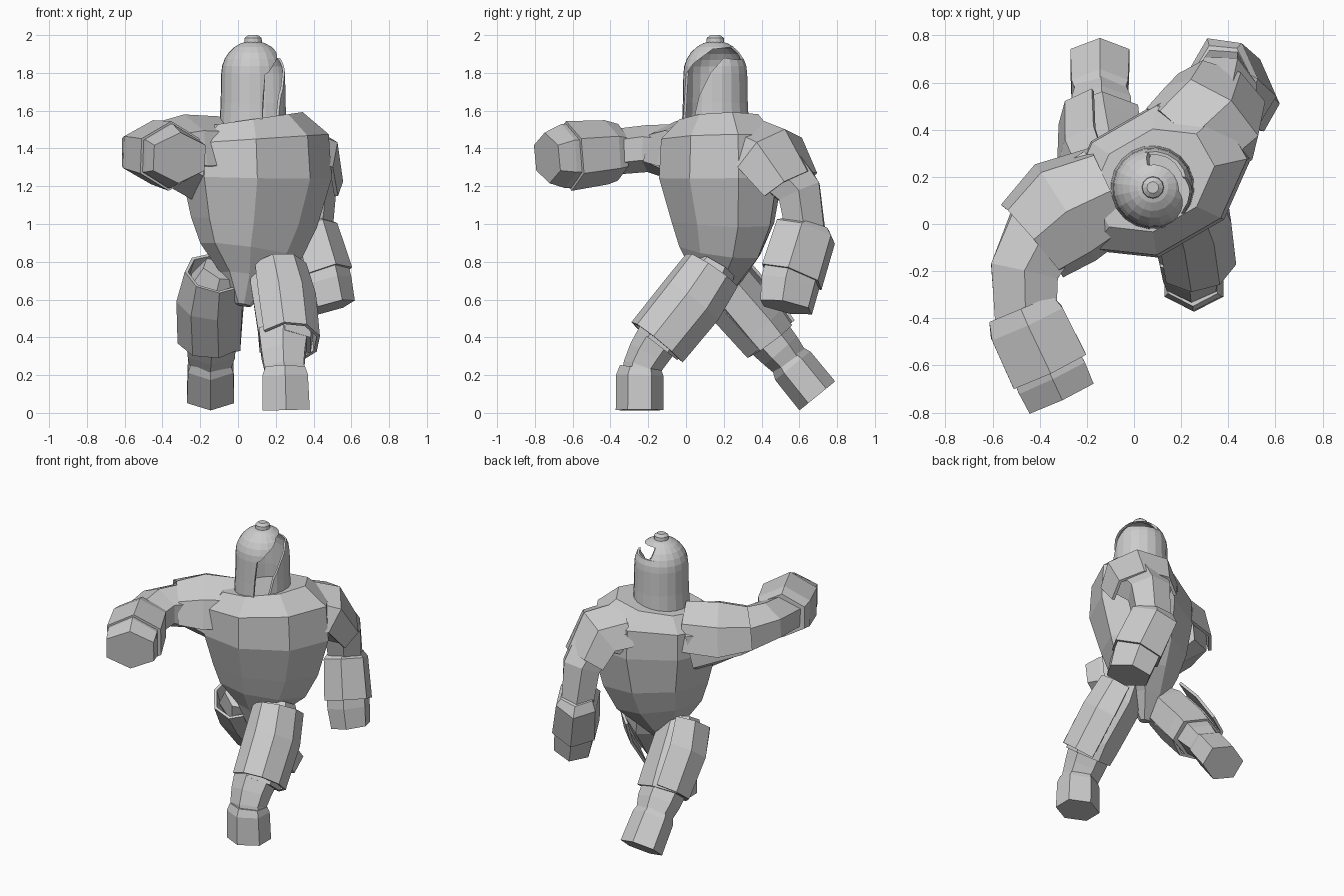
import bpy, bmesh, math
from mathutils import Vector

cube = bpy.data.objects.get("Cube")
if cube:
    bpy.data.objects.remove(cube)

grey = bpy.data.materials.new("plain grey")
grey.use_nodes = True
grey.diffuse_color = (0.6, 0.6, 0.6, 1)
grey.node_tree.nodes["Principled BSDF"].inputs["Base Color"].default_value = (0.6, 0.6, 0.6, 1)


def make_object(name, bm):
    mesh = bpy.data.meshes.new(name)
    bmesh.ops.recalc_face_normals(bm, faces=bm.faces)
    bm.to_mesh(mesh)
    bm.free()
    mesh.materials.append(grey)
    obj = bpy.data.objects.new(name, mesh)
    bpy.context.collection.objects.link(obj)
    return obj


def apply_modifiers(obj):
    graph = bpy.context.evaluated_depsgraph_get()
    mesh = bpy.data.meshes.new_from_object(obj.evaluated_get(graph))
    obj.modifiers.clear()
    obj.data = mesh


def loft(name, sections, ref, sides=6, phase=0.0, arc=None, caps=(True, True), wall=0.0):
    """Sections are (centre, half size along ref, half size across it).
    An arc in degrees gives a curved plate in place of a closed tube."""
    bm = bmesh.new()
    ref = Vector(ref)
    centres = [Vector(s[0]) for s in sections]
    if arc:
        angles = [math.radians(arc[0] + (arc[1] - arc[0]) * i / (sides - 1)) for i in range(sides)]
        wide, deep = 1, 1
    else:
        angles = [math.tau * (i + phase) / sides for i in range(sides)]
        deep = max(abs(math.cos(a)) for a in angles)
        wide = max(abs(math.sin(a)) for a in angles)
    rings = []
    for i, (centre, rf, rs) in enumerate(sections):
        t = (centres[min(i + 1, len(centres) - 1)] - centres[max(i - 1, 0)]).normalized()
        f = (ref - t * ref.dot(t)).normalized()
        s = t.cross(f)
        rings.append([bm.verts.new(centres[i] + f * rf * math.cos(a) / deep + s * rs * math.sin(a) / wide)
                      for a in angles])
    for low, high in zip(rings, rings[1:]):
        for i in range(sides - 1 if arc else sides):
            j = (i + 1) % sides
            bm.faces.new((low[i], low[j], high[j], high[i]))
    if not arc:
        for ring, closed in ((rings[0], caps[0]), (rings[-1], caps[1])):
            if closed:
                bm.faces.new(ring)
    obj = make_object(name, bm)
    if wall:
        mod = obj.modifiers.new("wall", "SOLIDIFY")
        mod.thickness = wall
        mod.offset = 0 if arc else -1
        apply_modifiers(obj)
    return obj


# Torso, twisted towards the left
TURN = math.radians(30)
front = (math.sin(TURN), -math.cos(TURN), 0)
loft("torso", [((0.03, 0.14, 0.57), 0.03, 0.04),
               ((0.05, 0.17, 0.72), 0.12, 0.14),
               ((0.07, 0.18, 0.86), 0.185, 0.27),
               ((0.085, 0.195, 1.01), 0.235, 0.33),
               ((0.1, 0.185, 1.25), 0.285, 0.39),
               ((0.095, 0.185, 1.45), 0.275, 0.38),
               ((0.08, 0.185, 1.555), 0.19, 0.26)], front, sides=8, phase=0.5)

# Helmet: hollow dome with a drooping front edge
HX, HY = 0.08, 0.155
dome = [((HX, HY, 1.51), 0.18, 0.18), ((HX, HY, 1.64), 0.173, 0.173)]
for k in range(7):
    a = math.radians(k * 13.5)
    r = 0.17 * math.cos(a)
    dome.append(((HX, HY, 1.795 + 0.175 * math.sin(a)), r, r))
helmet = loft("helmet", dome, front, sides=20, caps=(False, True), wall=0.012)
for v in helmet.data.vertices:
    if v.co.z < 1.55:
        facing = (v.co.x - HX - v.co.y + HY) / 0.255
        v.co.z -= 0.07 * max(0, facing)

# Curved visor opening, swept over the left of the helmet to the back
bm = bmesh.new()
outline = [(-0.08, 1.4), (-0.08, 1.68), (0.04, 1.85), (0.14, 1.925), (0.27, 1.94), (0.34, 1.87),
           (0.27, 1.87), (0.2, 1.88), (0.13, 1.8), (0.07, 1.68), (0.04, 1.55), (0.04, 1.4)]
face = bm.faces.new([bm.verts.new((0.125 + 0.1 * max(0, z - 1.6) - (0.12 if y > 0.25 else 0), y, z))
                     for y, z in outline])
side = bmesh.ops.extrude_face_region(bm, geom=[face])
bmesh.ops.translate(bm, verts=[v for v in side["geom"] if isinstance(v, bmesh.types.BMVert)], vec=(0.4, 0, 0))
cutter = make_object("visor_cutter", bm)
cutter.hide_render = True
cut = helmet.modifiers.new("visor", "BOOLEAN")
cut.operation = "DIFFERENCE"
cut.solver = "EXACT"
cut.object = cutter
apply_modifiers(helmet)
bpy.data.objects.remove(cutter)

loft("helmet_button", [((HX, HY, 1.95), 0.048, 0.048), ((HX, HY, 1.985), 0.045, 0.045),
                       ((HX, HY, 2.0), 0.025, 0.025)], front, sides=12)

# Left leg, planted forward
forward, up = (0, -1, 0), (0, 0, 1)
loft("left_thigh", [((0.19, 0.16, 0.78), 0.11, 0.1), ((0.21, 0.1, 0.68), 0.15, 0.14),
                    ((0.25, -0.08, 0.45), 0.145, 0.145), ((0.25, -0.15, 0.36), 0.13, 0.135)], forward)
loft("left_thigh_plate", [((0.21, 0.14, 0.75), 0.16, 0.15), ((0.24, 0.03, 0.59), 0.175, 0.17),
                          ((0.265, -0.15, 0.37), 0.17, 0.165)], forward, sides=6, arc=(-165, 45), wall=0.018)
loft("left_shin", [((0.24, -0.13, 0.42), 0.12, 0.13), ((0.24, -0.2, 0.31), 0.11, 0.115),
                   ((0.245, -0.235, 0.24), 0.1, 0.105), ((0.25, -0.24, 0.2), 0.1, 0.11)], forward)
loft("left_foot", [((0.25, -0.24, 0.24), 0.11, 0.105), ((0.25, -0.245, 0.2), 0.125, 0.12),
                   ((0.255, -0.245, 0.015), 0.127, 0.125)], forward)

# Right leg, pushing off behind
loft("right_thigh", [((-0.08, 0.16, 0.76), 0.1, 0.1), ((-0.11, 0.22, 0.67), 0.14, 0.145),
                     ((-0.135, 0.39, 0.46), 0.145, 0.155), ((-0.14, 0.45, 0.38), 0.14, 0.155)], forward)
loft("right_thigh_plate", [((-0.12, 0.17, 0.74), 0.16, 0.155), ((-0.145, 0.28, 0.6), 0.17, 0.175),
                           ((-0.145, 0.45, 0.39), 0.155, 0.17)], forward, sides=6, arc=(-60, 170), wall=0.018)
loft("right_shin", [((-0.14, 0.41, 0.43), 0.13, 0.13), ((-0.14, 0.5, 0.33), 0.115, 0.125),
                    ((-0.145, 0.56, 0.26), 0.1, 0.105)], forward)
loft("right_foot", [((-0.145, 0.535, 0.285), 0.1, 0.105), ((-0.145, 0.565, 0.25), 0.12, 0.12),
                    ((-0.145, 0.695, 0.09), 0.122, 0.125)], forward)

# Right arm, punching forward
loft("right_upper_arm", [((-0.14, 0.12, 1.31), 0.22, 0.2), ((-0.37, 0.0, 1.37), 0.16, 0.17),
                         ((-0.465, -0.2, 1.4), 0.125, 0.145), ((-0.46, -0.4, 1.38), 0.12, 0.13)], up)
loft("right_pauldron", [((-0.1, 0.14, 1.36), 0.2, 0.2), ((-0.29, 0.05, 1.36), 0.21, 0.24),
                        ((-0.43, -0.07, 1.37), 0.16, 0.2)], up, sides=5, arc=(-105, 105), wall=0.02)
loft("right_forearm", [((-0.48, -0.36, 1.38), 0.15, 0.145), ((-0.455, -0.42, 1.38), 0.17, 0.165),
                       ((-0.36, -0.62, 1.36), 0.185, 0.17)], up)
loft("right_fist", [((-0.385, -0.58, 1.36), 0.17, 0.15), ((-0.35, -0.65, 1.36), 0.17, 0.155),
                    ((-0.31, -0.735, 1.35), 0.135, 0.15)], up)

# Left arm, swung back and down
loft("left_upper_arm", [((0.22, 0.34, 1.36), 0.17, 0.2), ((0.35, 0.46, 1.34), 0.16, 0.17),
                        ((0.38, 0.6, 1.17), 0.13, 0.125), ((0.38, 0.635, 0.95), 0.115, 0.105)], (0.4, 0.5, 1))
loft("left_pauldron", [((0.21, 0.33, 1.38), 0.18, 0.22), ((0.33, 0.44, 1.34), 0.19, 0.235),
                       ((0.37, 0.54, 1.19), 0.15, 0.2)], (0.5, 0.5, 1), sides=5, arc=(-100, 100), wall=0.02)
outward = (-0.45, 0.9, 0)
loft("left_forearm", [((0.375, 0.645, 1.0), 0.13, 0.1), ((0.38, 0.635, 0.96), 0.18, 0.125),
                      ((0.45, 0.56, 0.72), 0.185, 0.135)], outward)
loft("left_fist", [((0.44, 0.57, 0.76), 0.17, 0.12), ((0.46, 0.55, 0.68), 0.17, 0.12),
                   ((0.49, 0.53, 0.56), 0.155, 0.11)], outward)
